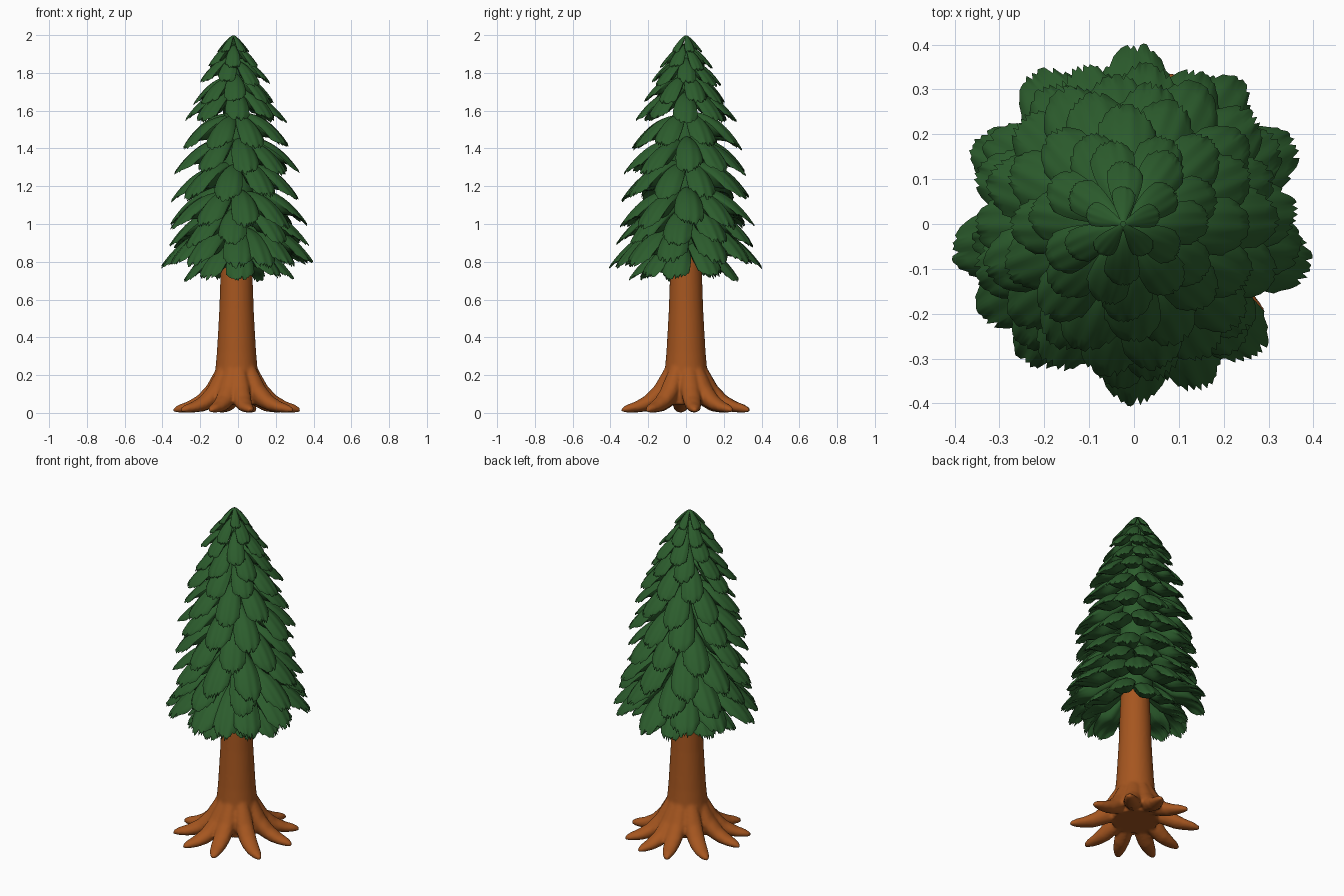
import bpy, bmesh, math, random
from mathutils import Vector

if "Cube" in bpy.data.objects:
    bpy.data.objects.remove(bpy.data.objects["Cube"])

random.seed(4)


def material(name, rgb):
    m = bpy.data.materials.new(name)
    m.diffuse_color = (*rgb, 1)
    m.use_nodes = True
    m.node_tree.nodes["Principled BSDF"].inputs["Base Color"].default_value = m.diffuse_color
    return m


GREEN = material("needle green", (0.025, 0.108, 0.026))
BROWN = material("bark brown", (0.38, 0.093, 0.014))


def finish(bm, name, mat):
    bmesh.ops.recalc_face_normals(bm, faces=bm.faces)
    me = bpy.data.meshes.new(name)
    bm.to_mesh(me)
    bm.free()
    me.materials.append(mat)
    ob = bpy.data.objects.new(name, me)
    bpy.context.collection.objects.link(ob)
    return ob


def smooth(ob, angle):
    bpy.ops.object.select_all(action='DESELECT')
    ob.select_set(True)
    bpy.context.view_layer.objects.active = ob
    bpy.ops.object.shade_smooth_by_angle(angle=math.radians(angle))


def loft(bm, rings):
    """Closed solid through equally long rings of points."""
    rows = [[bm.verts.new(p) for p in ring] for ring in rings]
    n = len(rows[0])
    for a, b in zip(rows, rows[1:]):
        for i in range(n):
            bm.faces.new((a[i], a[(i + 1) % n], b[(i + 1) % n], b[i]))
    bm.faces.new(rows[0][::-1])
    bm.faces.new(rows[-1])


def circle(r, z, cx, n=32):
    return [(cx + r * math.cos(2 * math.pi * i / n),
             r * math.sin(2 * math.pi * i / n), z) for i in range(n)]


# Trunk column with a flared foot
bm = bmesh.new()
profile = [(0.13, 0.045), (0.135, 0.10), (0.12, 0.17), (0.111, 0.24), (0.104, 0.32),
           (0.098, 0.42), (0.091, 0.55), (0.086, 0.70), (0.08, 0.85), (0.06, 1.1)]
loft(bm, [circle(r, z, -0.008) for r, z in profile])

# Roots: (distance, top, bottom, half width) sections splayed round the foot
SECTIONS = [(0.04, 0.31, 0.05, 0.042), (0.085, 0.285, 0.05, 0.046),
            (0.125, 0.215, 0.04, 0.050), (0.165, 0.145, 0.025, 0.050),
            (0.215, 0.092, 0.008, 0.046), (0.27, 0.060, 0.002, 0.039),
            (0.315, 0.044, 0.001, 0.028), (0.345, 0.026, 0.005, 0.011)]
for deg in (8, 45, 75, 106, 143, 185, 213, 246, 282, 325):
    reach = 0.98 if deg in (8, 185) else random.uniform(1.0, 1.05)
    bend = random.uniform(-0.10, 0.10)
    rings = []
    for d, top, bottom, w in SECTIONS:
        ang = math.radians(deg) + bend * ((d / 0.34) ** 2 - 1)
        out = Vector((math.cos(ang), math.sin(ang), 0))
        side = Vector((-out.y, out.x, 0))
        mid, half = (top + bottom) / 2, (top - bottom) / 2
        rings.append([out * d * reach + side * w * math.cos(t)
                      + Vector((-0.005, 0, mid + half * math.sin(t)))
                      for t in (2 * math.pi * i / 12 for i in range(12))])
    loft(bm, rings)
trunk = finish(bm, "trunk_and_roots", BROWN)

# Fuse trunk and roots into one soft form
fuse = trunk.modifiers.new("fuse", 'REMESH')
fuse.mode = 'VOXEL'
fuse.voxel_size = 0.009
fuse.use_smooth_shade = True
soften = trunk.modifiers.new("soften", 'SMOOTH')
soften.factor = 0.5
soften.iterations = 4

# Slim inner core that the boughs hang from
bm = bmesh.new()
loft(bm, [circle(r, z, -0.025 * (z - 0.8) / 1.2) for r, z in
          [(0.07, 0.84), (0.10, 0.90), (0.10, 1.0), (0.09, 1.2), (0.07, 1.45),
           (0.04, 1.75), (0.015, 1.95)]])
smooth(finish(bm, "crown_core", GREEN), 40)


def bough(bm, ang, reach, tip_z, drop, half_w, curve):
    """Thick domed bough, drooping to a broad ragged tip over a flat underside."""
    rows, cols = 12, 20
    out = Vector((math.cos(ang), math.sin(ang), 0))
    side = Vector((-out.y, out.x, 0))
    start = 0.06 * reach
    centre = Vector((-0.025 * max(0, tip_z - 0.8) / 1.15, 0, 0))
    skew = random.uniform(-0.04, 0.04)
    ends = []
    for j in range(cols + 1):
        v = 2 * j / cols - 1
        notch = random.uniform(0.0, 0.055) if j % 2 else random.uniform(0, 0.015)
        ends.append(1 - 0.20 * abs(v) ** 2.8 - notch + skew * v)

    def point(i, j, under):
        v = 2 * j / cols - 1
        u = i / rows * ends[j]
        w = half_w * (0.28 + 0.72 * math.sin(min(u / 0.76, 1) * math.pi / 2) ** 1.4)
        w *= 1 - 0.12 * max(0, (u - 0.78) / 0.22) ** 2
        z = tip_z + drop * (1 - u ** curve) - 0.55 * w * abs(v) ** 2.2
        z += 0.05 * half_w * u * u * math.cos(v * 10 + skew * 40)
        if under:
            rise = max(0, z - tip_z)
            z -= 0.006 + 0.65 * rise * (1 - v ** 4) * min(1, u / 0.5) * (1 - (i / rows) ** 5)
        return centre + out * (start + (reach - start) * u) + side * (w * v) + Vector((0, 0, z))

    top, low = [[[bm.verts.new(point(i, j, under)) for j in range(cols + 1)]
                 for i in range(rows + 1)] for under in (False, True)]
    for i in range(rows):
        for j in range(cols):
            bm.faces.new((top[i][j], top[i + 1][j], top[i + 1][j + 1], top[i][j + 1]))
            bm.faces.new((low[i][j], low[i][j + 1], low[i + 1][j + 1], low[i + 1][j]))
        for j in (0, cols):
            bm.faces.new((top[i][j], low[i][j], low[i + 1][j], top[i + 1][j]))
    for j in range(cols):
        for i in (0, rows):
            bm.faces.new((top[i][j], top[i][j + 1], low[i][j + 1], low[i][j]))


def around(count, first):
    return [first + 360 * n / count + random.uniform(-4, 4) for n in range(count)]


# Boughs in tiers: (directions, reach, tip height, drop, half width, curve)
WIDEST = [90, 55, 26, -13, -47, -68, -90, -128, -150, 188, 152, 124]
TIERS = [(around(9, 70), 0.30, 0.715, 0.18, 0.074, 2.4),
         (WIDEST, 0.405, 0.785, 0.215, 0.080, 2.6),
         (around(9, 108), 0.375, 0.89, 0.20, 0.076, 2.6),
         (around(9, 0), 0.365, 0.99, 0.20, 0.076, 2.6),
         (around(9, 20), 0.35, 1.13, 0.195, 0.074, 2.6),
         (around(9, 0), 0.335, 1.27, 0.185, 0.072, 2.5),
         (around(8, 22), 0.30, 1.41, 0.175, 0.069, 2.4),
         (around(8, 0), 0.27, 1.55, 0.16, 0.064, 2.3),
         (around(7, 15), 0.22, 1.65, 0.145, 0.057, 2.2),
         (around(7, 0), 0.19, 1.745, 0.13, 0.050, 2.0),
         (around(6, 30), 0.14, 1.83, 0.115, 0.040, 1.7),
         (around(5, 90), 0.088, 1.915, 0.083, 0.027, 1.3)]
for k, (directions, reach, tip_z, drop, half_w, curve) in enumerate(TIERS):
    bm = bmesh.new()
    for deg in directions:
        size = random.uniform(0.96, 1.02) if k != 1 else random.uniform(0.98, 1.02)
        bough(bm, math.radians(deg), reach * size,
              tip_z + random.uniform(-0.015, 0.015) * (k < 11), drop, half_w * size, curve)
    smooth(finish(bm, f"bough_tier_{k + 1}", GREEN), 50)
